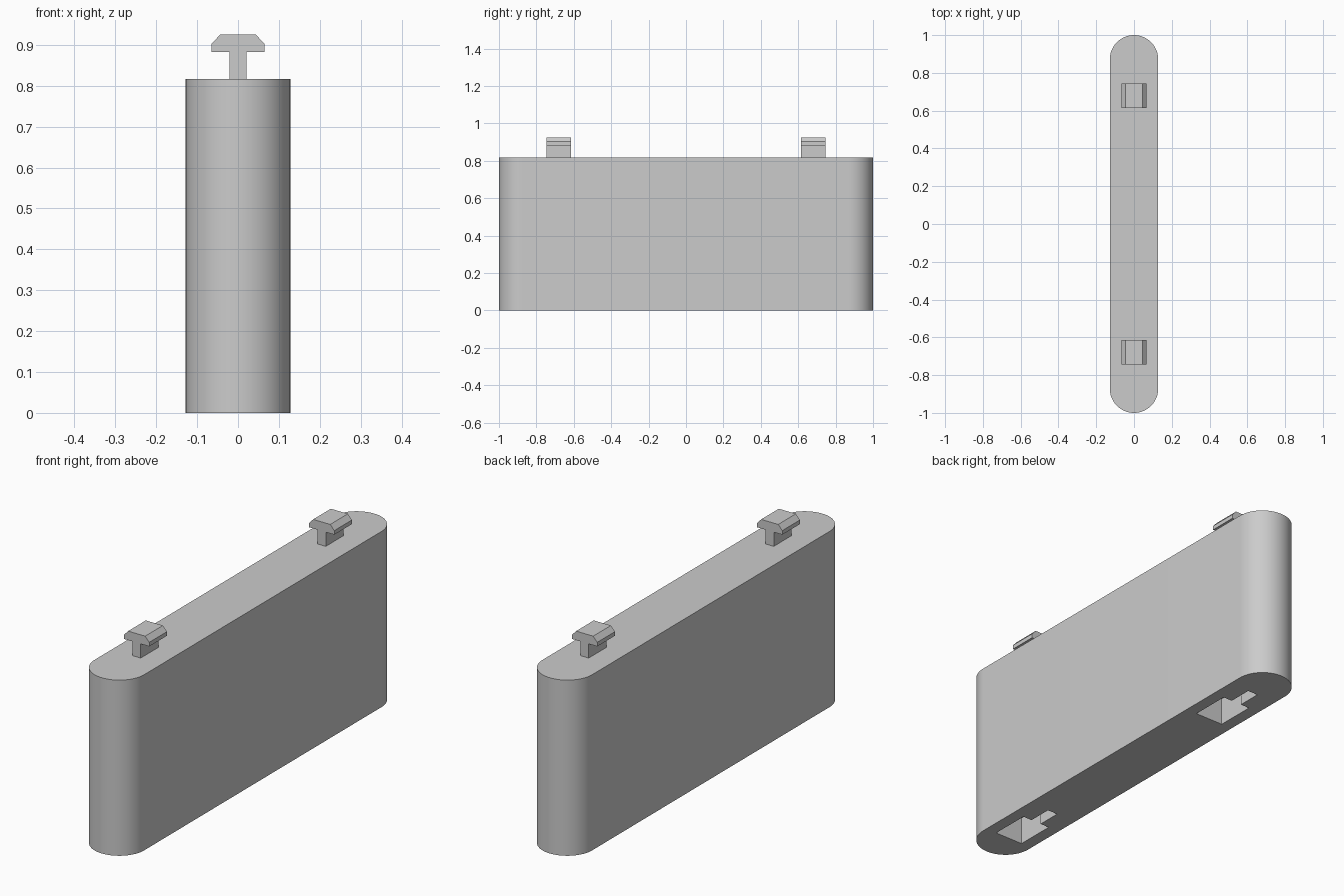
import bpy, bmesh, math
from mathutils import Vector

old = bpy.data.objects.get("Cube")
if old:
    bpy.data.objects.remove(old)

R, HEIGHT, LENGTH = 0.128, 0.817, 2.0
SPACING = 0.68

grey = bpy.data.materials.new("light_grey")
grey.use_nodes = True
colour = (0.6, 0.6, 0.6, 1)
grey.diffuse_color = colour
grey.node_tree.nodes["Principled BSDF"].inputs["Base Color"].default_value = colour


def prism(name, points, sweep):
    """Closed solid made by sweeping a flat outline along a vector."""
    bm = bmesh.new()
    face = bm.faces.new([bm.verts.new(p) for p in points])
    result = bmesh.ops.extrude_face_region(bm, geom=[face])
    moved = [v for v in result["geom"] if isinstance(v, bmesh.types.BMVert)]
    bmesh.ops.translate(bm, verts=moved, vec=Vector(sweep))
    bmesh.ops.recalc_face_normals(bm, faces=bm.faces)
    mesh = bpy.data.meshes.new(name)
    bm.to_mesh(mesh)
    bm.free()
    mesh.materials.append(grey)
    obj = bpy.data.objects.new(name, mesh)
    bpy.context.collection.objects.link(obj)
    return obj


def mirrored(half, y):
    """Profile in the xz plane from its right half, listed bottom to top."""
    return [(x, y, z) for x, z in half] + [(-x, y, z) for x, z in reversed(half)]


def activate(obj):
    bpy.ops.object.select_all(action="DESELECT")
    obj.select_set(True)
    bpy.context.view_layer.objects.active = obj


def cut(target, cutter):
    cutter.hide_render = True
    mod = target.modifiers.new("cut", "BOOLEAN")
    mod.operation, mod.solver, mod.object = "DIFFERENCE", "EXACT", cutter
    activate(target)
    bpy.ops.object.modifier_apply(modifier=mod.name)
    bpy.data.objects.remove(cutter)


# Body: upright slab with round ends
STEPS = 32
outline = []
for end in (0, 1):
    for i in range(STEPS + 1):
        a = math.pi * (end + i / STEPS)
        shift = (LENGTH / 2 - R) * (1 - 2 * end)
        outline.append((R * math.cos(a), shift + R * math.sin(a), 0))
body = prism("body", outline, (0, 0, HEIGHT))

# Pegs on top, with chamfered T heads
peg = [(0.021, HEIGHT - 0.01), (0.021, 0.883), (0.065, 0.883),
       (0.065, 0.902), (0.044, 0.925)]
# Sockets below: wide entry hole leading to a narrow slot with an undercut
slot = [(0.026, -0.02), (0.026, 0.057), (0.072, 0.057),
        (0.072, 0.09), (0.048, 0.118)]
entry = [(0.072, -0.02), (0.072, 0.128)]
for side, centre in (("front", -SPACING), ("back", SPACING)):
    prism(side + "_peg", mirrored(peg, centre - 0.065), (0, 0.13, 0))
    cut(body, prism("entry_cutter", mirrored(entry, centre - 0.17), (0, 0.185, 0)))
    cut(body, prism("slot_cutter", mirrored(slot, centre - 0.08), (0, 0.207, 0)))

activate(body)
bpy.ops.object.shade_smooth_by_angle(angle=math.radians(30))
